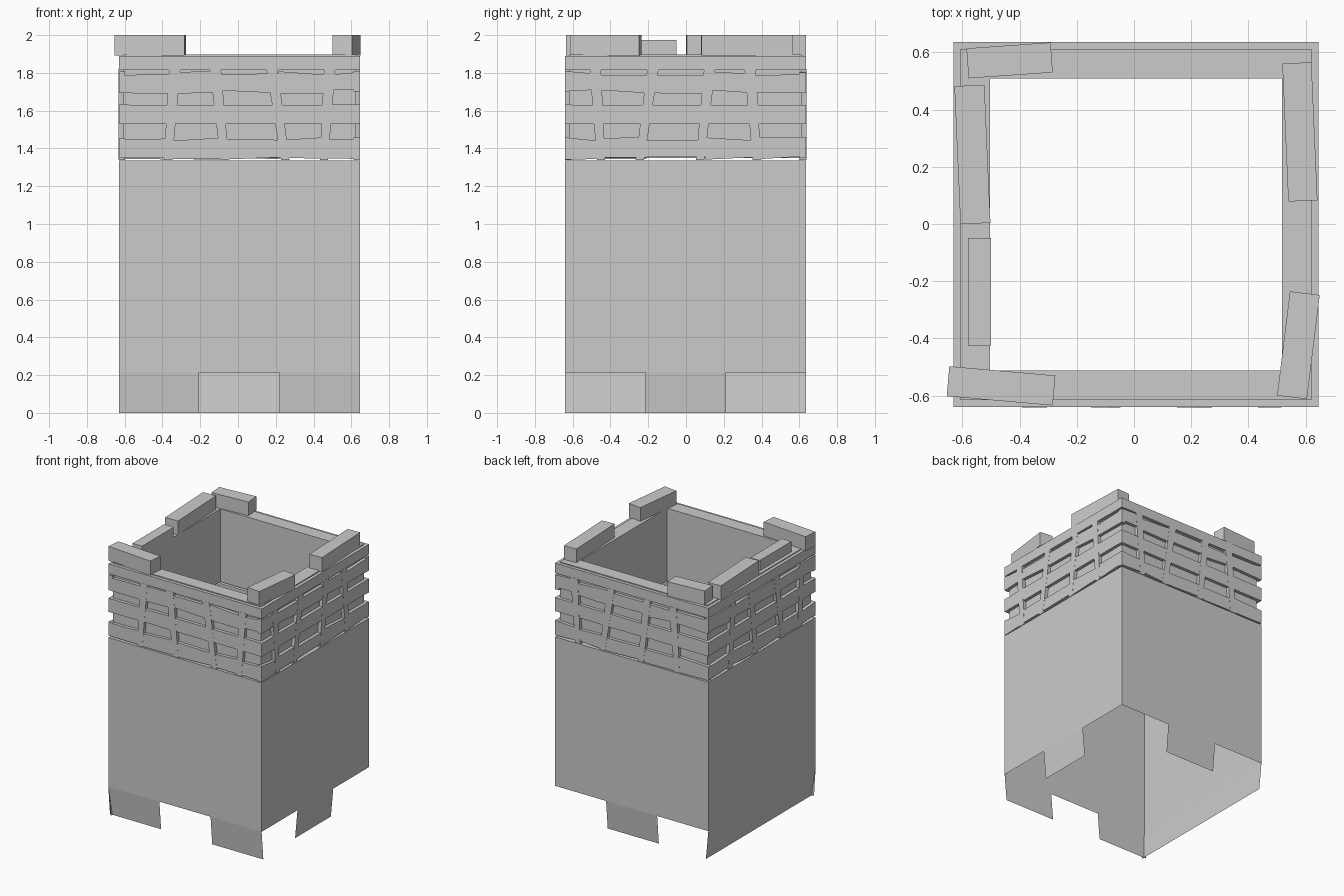
import bpy, bmesh, random
from math import radians
from mathutils import Matrix, Vector

random.seed(4)
if "Cube" in bpy.data.objects:
    bpy.data.objects.remove(bpy.data.objects["Cube"])

grey = bpy.data.materials.new("plain_grey")
grey.use_nodes = True
tone = (0.6, 0.6, 0.6, 1)
grey.diffuse_color = tone
grey.node_tree.nodes["Principled BSDF"].inputs["Base Color"].default_value = tone

MID = Vector((0.007, -0.002, 0))     # tower axis
OUT, CORE, HOLE = 0.638, 0.614, 0.511  # half widths
LEDGE, LEAN, TAB = 1.335, 0.02, 0.215


def finish(name, bm):
    bmesh.ops.recalc_face_normals(bm, faces=bm.faces)
    mesh = bpy.data.meshes.new(name)
    bm.to_mesh(mesh)
    bm.free()
    mesh.materials.append(grey)
    obj = bpy.data.objects.new(name, mesh)
    bpy.context.collection.objects.link(obj)
    return obj


def ring(bm, half, z):
    return [bm.verts.new(MID + Vector((x * half, y * half, z)))
            for x, y in ((-1, -1), (1, -1), (1, 1), (-1, 1))]


def bridge(bm, a, b):
    for i in range(4):
        j = (i + 1) % 4
        bm.faces.new((a[i], a[j], b[j], b[i]))


def frame(name, inner, outer, low, high):
    """Square tube with thick walls."""
    bm = bmesh.new()
    loops = [ring(bm, h, z) for h, z in
             ((inner, low), (outer, low), (outer, high), (inner, high))]
    for i in range(4):
        bridge(bm, loops[i], loops[(i + 1) % 4])
    return finish(name, bm)


def prism(bm, outline, back, front):
    """Solid from an outline of (along, height), standing off the front wall."""
    a, b = [[bm.verts.new((u, -d, z)) for u, z in outline] for d in (back, front)]
    bm.faces.new(a)
    bm.faces.new(b)
    for i in range(len(a)):
        j = (i + 1) % len(a)
        bm.faces.new((a[i], a[j], b[j], b[i]))


# Matrices that place a front wall part on each side, with mirrored patterns
swap = Matrix(((0, -1, 0, 0), (-1, 0, 0, 0), (0, 0, 1, 0), (0, 0, 0, 1)))
flip_x, flip_y = Matrix.Diagonal((-1, 1, 1, 1)), Matrix.Diagonal((1, -1, 1, 1))
SIDES = {"front": Matrix.Identity(4), "back": flip_y,
         "right": flip_x @ swap, "left": swap}
SIDES = {"front": Matrix.Identity(4), "back": flip_y,
         "left": swap, "right": flip_x @ swap}


def place(name, bm, side):
    bm.transform(Matrix.Translation(MID) @ SIDES[side])
    return finish(side + "_" + name, bm)


# Open lower body with a ledge on top
bm = bmesh.new()
base, top, rim = ring(bm, OUT, TAB), ring(bm, OUT, LEDGE), ring(bm, HOLE, LEDGE)
bridge(bm, base, top)
bridge(bm, top, rim)
finish("body", bm)

# Thin sheet tabs leaning in at the foot
third = OUT / 3
spans = {"front": ((-OUT, -third), (third, OUT)), "back": ((-third, third),),
         "left": ((-third, third),), "right": ((-OUT, OUT),)}
for side, pieces in spans.items():
    bm = bmesh.new()
    for a, b in pieces:
        bm.faces.new([bm.verts.new(p) for p in (
            (a, -OUT, TAB), (b, -OUT, TAB), (b, LEAN - OUT, 0), (a, LEAN - OUT, 0))])
    place("foot_tab", bm, side)

# Upper wall core and cap
frame("upper_wall", HOLE, CORE, 1.35, 1.897)
frame("cap_board", CORE, OUT, 1.815, 1.89)

# Uneven horizontal boards and slanted slats on each side
slats = ((-0.335, -0.37), (-0.12, -0.07), (0.18, 0.25), (0.485, 0.455))
joints = [-OUT] + [sum(s) / 2 - 0.007 for s in slats] + [OUT]
boards = ((1.7, 1.797, 0.013), (1.53, 1.63, 0.002), (1.35, 1.45, 0.01))
for side in SIDES:
    bm = bmesh.new()
    for low, high, wobble in boards:
        for a, b in zip(joints, joints[1:]):
            z = [random.uniform(-wobble, wobble) for _ in range(4)]
            prism(bm, ((a, low + z[0]), (b, low + z[1]),
                       (b, high + z[2]), (a, high + z[3])), CORE - 0.01, OUT)
    place("boards", bm, side)
    bm = bmesh.new()
    for t, b in slats:
        t, b = t - 0.007, b - 0.007
        prism(bm, ((b - 0.022, 1.338), (b + 0.022, 1.338),
                   (t + 0.03, 1.82), (t - 0.03, 1.82)), CORE - 0.01, OUT + 0.001)
    place("slats", bm, side)

# Loose blocks on the rim: x, y, length x, length y, turn, top
blocks = {
    "back_block": (-0.435, 0.572, 0.295, 0.105, 4, 2),
    "long_side_block": (-0.565, 0.243, 0.105, 0.483, 2.5, 2),
    "low_side_block": (-0.54, -0.237, 0.08, 0.375, 0, 1.975),
    "front_block": (-0.465, -0.566, 0.372, 0.105, -5, 2),
    "front_corner_block": (0.575, -0.424, 0.105, 0.367, -7, 2),
    "back_corner_block": (0.58, 0.322, 0.102, 0.483, 2.5, 2),
}
for name, (x, y, sx, sy, turn, top_z) in blocks.items():
    bm = bmesh.new()
    bmesh.ops.create_cube(bm, size=1)
    low = 1.893
    bm.transform(Matrix.Translation((x, y, (low + top_z) / 2))
                 @ Matrix.Rotation(radians(turn), 4, "Z")
                 @ Matrix.Diagonal((sx, sy, top_z - low, 1)))
    finish(name, bm)
